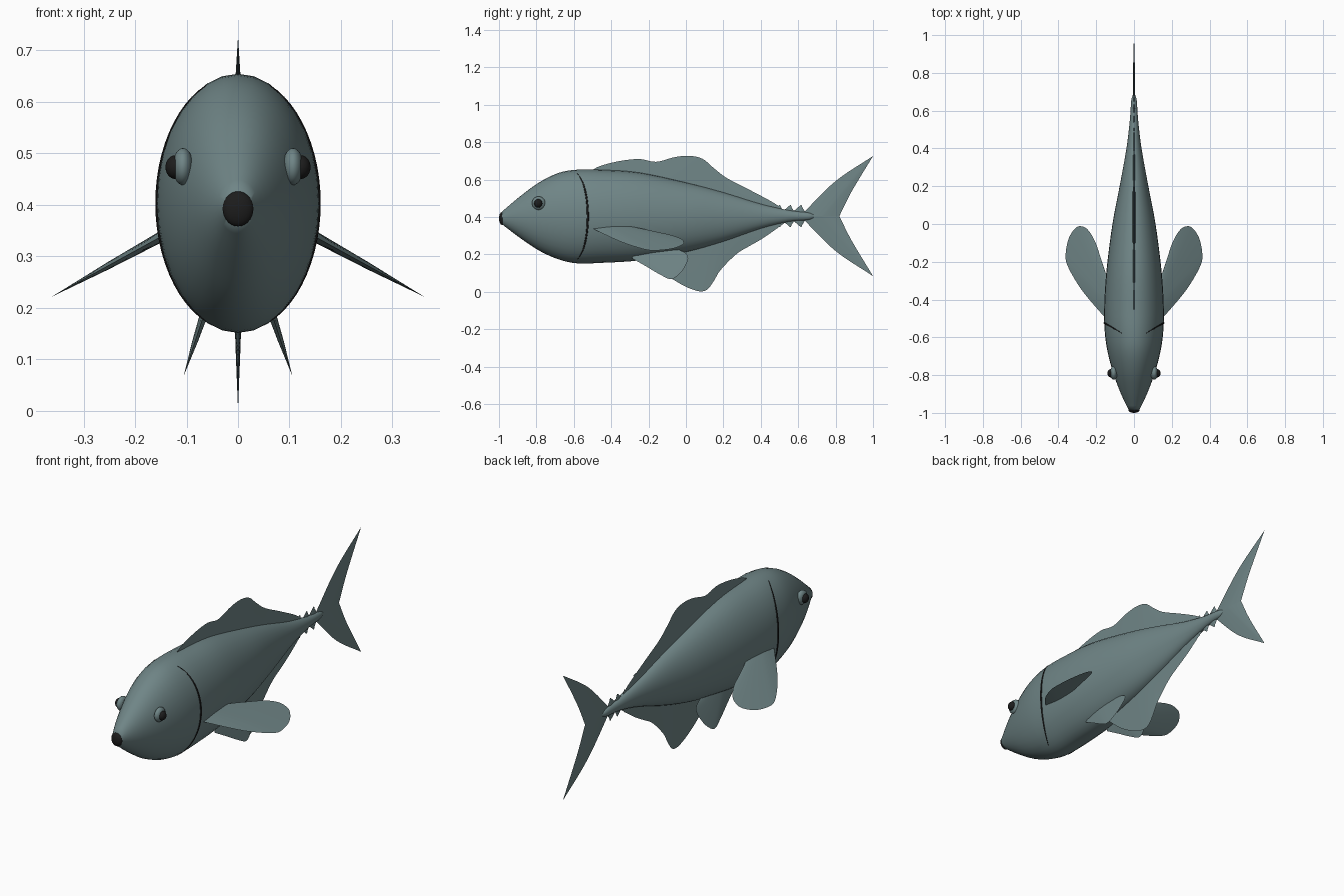
import bpy, bmesh, math
from mathutils import Vector

if "Cube" in bpy.data.objects:
    bpy.data.objects.remove(bpy.data.objects["Cube"])


def material(name, color):
    m = bpy.data.materials.new(name)
    m.use_nodes = True
    m.diffuse_color = (*color, 1)
    m.node_tree.nodes["Principled BSDF"].inputs["Base Color"].default_value = (*color, 1)
    return m


SKIN = material("slate teal skin", (0.16, 0.235, 0.24))
DARK = material("near black", (0.012, 0.012, 0.012))


def smooth_path(pts, steps=5):
    """Catmull-Rom curve through points of any dimension."""
    pts = [Vector(p) for p in pts]
    ext = [2 * pts[0] - pts[1]] + pts + [2 * pts[-1] - pts[-2]]
    out = []
    for a, b, c, d in zip(ext, ext[1:], ext[2:], ext[3:]):
        for i in range(steps):
            t = i / steps
            out.append(0.5 * (2 * b + (c - a) * t + (2 * a - 5 * b + 4 * c - d) * t * t
                              + (3 * b - a - 3 * c + d) * t ** 3))
    return out + [pts[-1]]


def loft(name, rings, mat, angle=40):
    """Skin closed rings into a capped, smooth shaded solid."""
    bm = bmesh.new()
    rows = [[bm.verts.new(p) for p in ring] for ring in rings]
    n = len(rows[0])
    for a, b in zip(rows, rows[1:]):
        for i in range(n):
            j = (i + 1) % n
            bm.faces.new((a[i], a[j], b[j], b[i]))
    bm.faces.new(rows[0])
    bm.faces.new(rows[-1])
    bmesh.ops.recalc_face_normals(bm, faces=bm.faces)
    mesh = bpy.data.meshes.new(name)
    bm.to_mesh(mesh)
    bm.free()
    mesh.materials.append(mat)
    ob = bpy.data.objects.new(name, mesh)
    bpy.context.collection.objects.link(ob)
    bpy.ops.object.select_all(action="DESELECT")
    bpy.context.view_layer.objects.active = ob
    ob.select_set(True)
    bpy.ops.object.shade_smooth_by_angle(angle=math.radians(angle))
    return ob


def ellipsoid(name, loc, scale, mat):
    bpy.ops.mesh.primitive_uv_sphere_add(segments=24, ring_count=14, location=loc)
    ob = bpy.context.object
    ob.name = name
    ob.scale = scale
    ob.data.materials.append(mat)
    bpy.ops.object.shade_smooth()


def fin(name, edge, base, place, thick):
    """Thin blade from a thick base line to a sharp outline."""
    start, end = Vector(base[0]), Vector(base[1])
    rings = []
    for i, e in enumerate(edge):
        t = i / (len(edge) - 1)
        e = Vector(e)
        b = start.lerp(end, t)
        m = b.lerp(e, 0.55)
        w = thick / 2 * (0.25 + 0.75 * math.sin(math.pi * t))
        rings.append([place(b, w), place(m, w * 0.6), place(e, 0),
                      place(m, -w * 0.6), place(b, -w)])
    return loft(name, rings, SKIN)


def upright(p, w):
    return Vector((w, p.x, p.y))


# Body: stations of (y, top, bottom, half width)
stations = smooth_path([
    (-0.985, 0.428, 0.362, 0.028), (-0.89, 0.508, 0.29, 0.073),
    (-0.785, 0.585, 0.22, 0.111), (-0.68, 0.636, 0.173, 0.139),
    (-0.58, 0.653, 0.152, 0.154), (-0.45, 0.652, 0.155, 0.158),
    (-0.25, 0.638, 0.168, 0.146), (0, 0.585, 0.212, 0.114),
    (0.2, 0.532, 0.268, 0.076), (0.4, 0.47, 0.338, 0.04),
    (0.55, 0.436, 0.375, 0.022), (0.65, 0.424, 0.384, 0.015),
    (0.685, 0.412, 0.396, 0.006)], 4)


def section(s, angle):
    y, top, bottom, half = s
    return Vector((half * math.cos(angle), y,
                   (top + bottom) / 2 + (top - bottom) / 2 * math.sin(angle)))


SIDES = 32
loft("body", [[section(s, 2 * math.pi * i / SIDES) for i in range(SIDES)]
              for s in stations], SKIN, 60)

# Mouth
ellipsoid("mouth", (0, -0.984, 0.392), (0.03, 0.016, 0.034), DARK)


def station_at(y):
    for a, b in zip(stations, stations[1:]):
        if a[0] <= y <= b[0]:
            return a.lerp(b, (y - a[0]) / (b[0] - a[0]))


# Dorsal and anal fins
fin("dorsal_fin", smooth_path([
    (-0.52, 0.64), (-0.46, 0.672), (-0.36, 0.698), (-0.25, 0.71), (-0.16, 0.695),
    (-0.06, 0.72), (0.02, 0.727), (0.09, 0.71), (0.15, 0.66), (0.22, 0.607),
    (0.34, 0.545), (0.47, 0.475), (0.53, 0.43)]),
    [(-0.5, 0.6), (0.5, 0.42)], upright, 0.02)
fin("anal_fin", smooth_path([
    (-0.2, 0.175), (-0.14, 0.12), (-0.08, 0.073), (0, 0.027), (0.07, 0.003),
    (0.115, 0.013), (0.15, 0.06), (0.18, 0.11), (0.235, 0.17), (0.285, 0.213),
    (0.34, 0.245), (0.42, 0.292), (0.53, 0.37)]),
    [(-0.17, 0.22), (0.48, 0.385)], upright, 0.018)

# Tail and finlets, mirrored about the tail axis
AXIS = 0.405
for name, flip in (("upper", 1), ("lower", -1)):
    def side_place(p, w, flip=flip):
        return Vector((w, p.x, AXIS + flip * p.y))
    lobe = smooth_path([(0.63, 0.02), (0.8, 0.187), (1, 0.321)], 6)
    lobe += smooth_path([(1, 0.321), (0.885, 0.13), (0.82, 0)], 6)[1:]
    fin(name + "_tail_lobe", lobe, [(0.64, 0), (0.815, 0)], side_place, 0.012)
    for k in range(3):
        y = 0.475 + 0.057 * k
        fin(f"{name}_finlet_{k + 1}",
            smooth_path([(y - 0.015, 0.025), (y + 0.012, 0.048), (y + 0.027, 0.059),
                         (y + 0.034, 0.045), (y + 0.05, 0.02)], 3),
            [(y, 0.01), (y + 0.045, 0.01)], side_place, 0.01)

# Paired parts
for name, s in (("left", 1), ("right", -1)):
    def pectoral(p, w):
        return Vector((s * p.x, p.y, 0.335 - (p.x - 0.155) * 0.55 + w))

    def pelvic(p, w):
        return Vector((s * (0.07 + (0.175 - p.y) * 0.33 + w), p.x, p.y))

    fin(name + "_pectoral_fin", smooth_path([
        (0.15, -0.5), (0.245, -0.39), (0.3, -0.315), (0.352, -0.22), (0.362, -0.16),
        (0.345, -0.075), (0.31, -0.022), (0.28, -0.012), (0.245, -0.03),
        (0.205, -0.095), (0.17, -0.2), (0.13, -0.32)]),
        [(0.13, -0.49), (0.12, -0.33)], pectoral, 0.026)
    fin(name + "_pelvic_fin", smooth_path([
        (-0.29, 0.18), (-0.22, 0.14), (-0.14, 0.093), (-0.08, 0.068), (-0.03, 0.1),
        (0, 0.145), (0.012, 0.185), (-0.01, 0.212), (-0.07, 0.235)]),
        [(-0.27, 0.2), (-0.09, 0.24)], pelvic, 0.02)

    # Eyes
    ellipsoid(name + "_eye", (s * 0.107, -0.788, 0.474), (0.02, 0.036, 0.036), SKIN)
    ellipsoid(name + "_pupil", (s * 0.122, -0.79, 0.473), (0.019, 0.022, 0.023), DARK)

    # Gill slit: a thin tapered tube bowed along the body side
    rings = []
    for i in range(25):
        t = i / 12 - 1
        a = math.radians(66 * t)
        p = section(station_at(-0.525 - 0.055 * t * t), a)
        out = Vector((math.cos(a), 0, math.sin(a)))
        r = 0.0055 * (1 - 0.7 * t * t)
        ring = [p + out * r * 0.6 * math.cos(q) + Vector((0, r * math.sin(q), 0))
                for q in (math.pi * k / 4 for k in range(8))]
        rings.append([Vector((s * v.x, v.y, v.z)) for v in ring])
    loft(name + "_gill_slit", rings, DARK)
